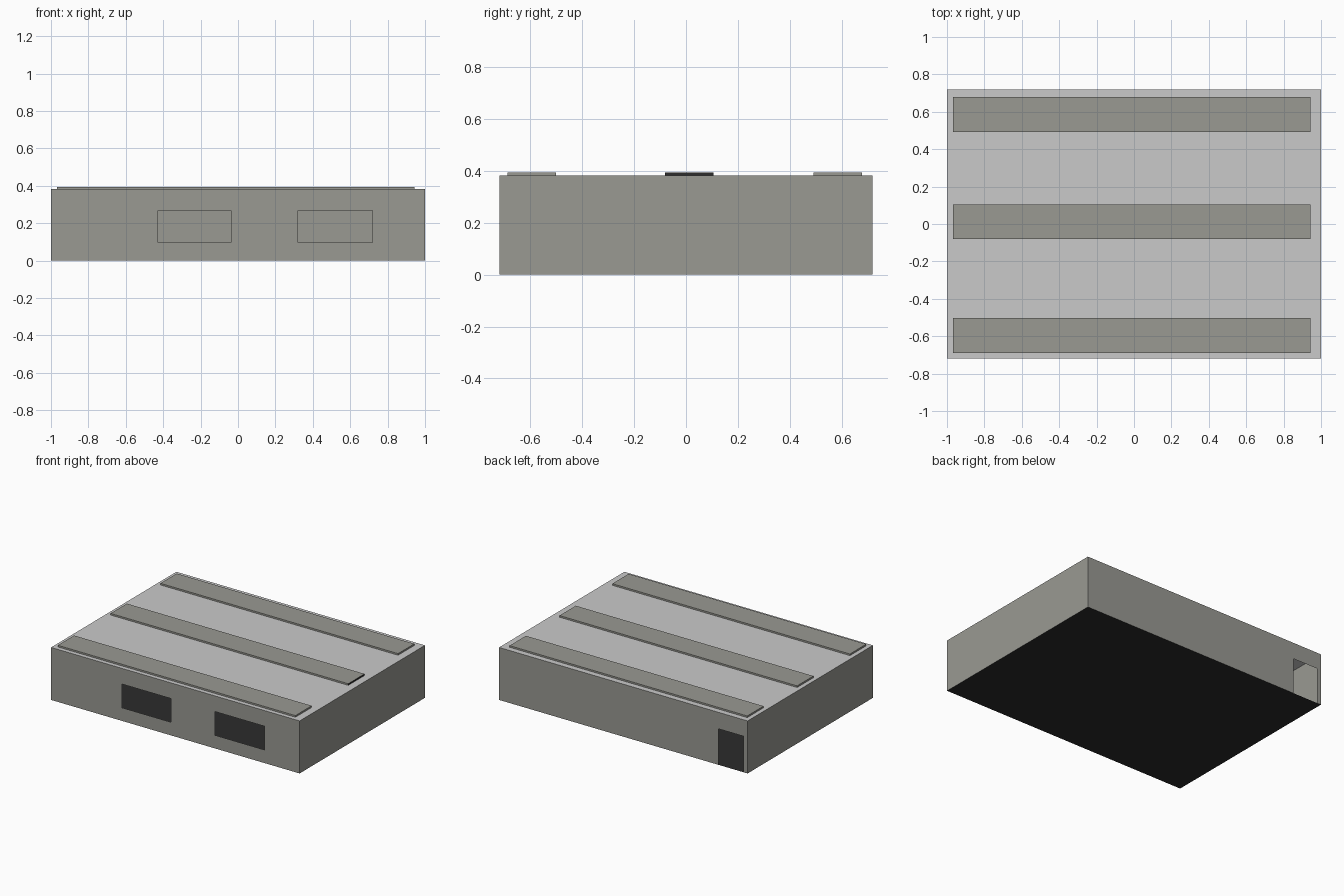
import bpy, bmesh

if "Cube" in bpy.data.objects:
    bpy.data.objects.remove(bpy.data.objects["Cube"])

W, D, H = 1.0, 0.72, 0.382      # half width, half depth, roof height
STRIP_TOP = 0.394


def material(name, rgb):
    m = bpy.data.materials.new(name)
    m.diffuse_color = (*rgb, 1.0)
    m.use_nodes = True
    m.node_tree.nodes["Principled BSDF"].inputs["Base Color"].default_value = m.diffuse_color
    return m


WALL = material("warm grey wall", (0.32, 0.32, 0.29))
ROOF = material("light grey roof", (0.59, 0.59, 0.59))
FLOOR = material("near black floor", (0.025, 0.025, 0.025))


def finish(name, bm, *mats):
    mesh = bpy.data.meshes.new(name)
    bm.to_mesh(mesh)
    bm.free()
    for m in mats:
        mesh.materials.append(m)
    obj = bpy.data.objects.new(name, mesh)
    bpy.context.collection.objects.link(obj)
    return obj


def panel(name, place, u0, u1, v0, v1, mat, holes=(), flip=False):
    """Thin sheet with rectangular openings; place maps (u, v) to 3D."""
    us = sorted({u0, u1, *(h[0] for h in holes), *(h[1] for h in holes)})
    vs = sorted({v0, v1, *(h[2] for h in holes), *(h[3] for h in holes)})
    bm = bmesh.new()
    for a, b in zip(us, us[1:]):
        for c, d in zip(vs, vs[1:]):
            mu, mv = (a + b) / 2, (c + d) / 2
            if any(h[0] < mu < h[1] and h[2] < mv < h[3] for h in holes):
                continue
            loop = [(a, c), (b, c), (b, d), (a, d)]
            if flip:
                loop.reverse()
            bm.faces.new([bm.verts.new(place(u, v)) for u, v in loop])
    bmesh.ops.remove_doubles(bm, verts=bm.verts, dist=1e-5)
    return finish(name, bm, mat)


# Hollow shell: walls with window and door openings
windows = [(-0.428, -0.037, 0.096, 0.268), (0.321, 0.718, 0.096, 0.268)]
door = [(-0.967, -0.766, 0.0, 0.262)]
panel("front_wall", lambda u, v: (u, -D, v), -W, W, 0, H, WALL, windows)
panel("back_wall", lambda u, v: (u, D, v), -W, W, 0, H, WALL, door, True)
panel("right_wall", lambda u, v: (W, u, v), -D, D, 0, H, WALL)
panel("left_wall", lambda u, v: (-W, u, v), -D, D, 0, H, WALL, (), True)

# Flat roof and dark floor
panel("roof", lambda u, v: (u, v, H), -W, W, -D, D, ROOF)
panel("floor", lambda u, v: (u, v, 0), -W, W, -D, D, FLOOR, (), True)

# Three long raised strips on the roof; the middle one has a dark right end
for name, y in (("front", -0.595), ("middle", 0.012), ("back", 0.585)):
    bm = bmesh.new()
    bmesh.ops.create_cube(bm, size=1)
    for v in bm.verts:
        v.co.x = -0.012 + v.co.x * 1.912
        v.co.y = y + v.co.y * 0.187
        v.co.z = STRIP_TOP if v.co.z > 0 else H
    bm.normal_update()
    for f in bm.faces:
        f.material_index = int(name == "middle" and f.normal.x > 0.9)
    # the underside lies on the roof, so it is left out
    bmesh.ops.delete(bm, geom=[f for f in bm.faces if f.normal.z < -0.9],
                     context='FACES')
    finish(name + "_roof_strip", bm, WALL, FLOOR)
